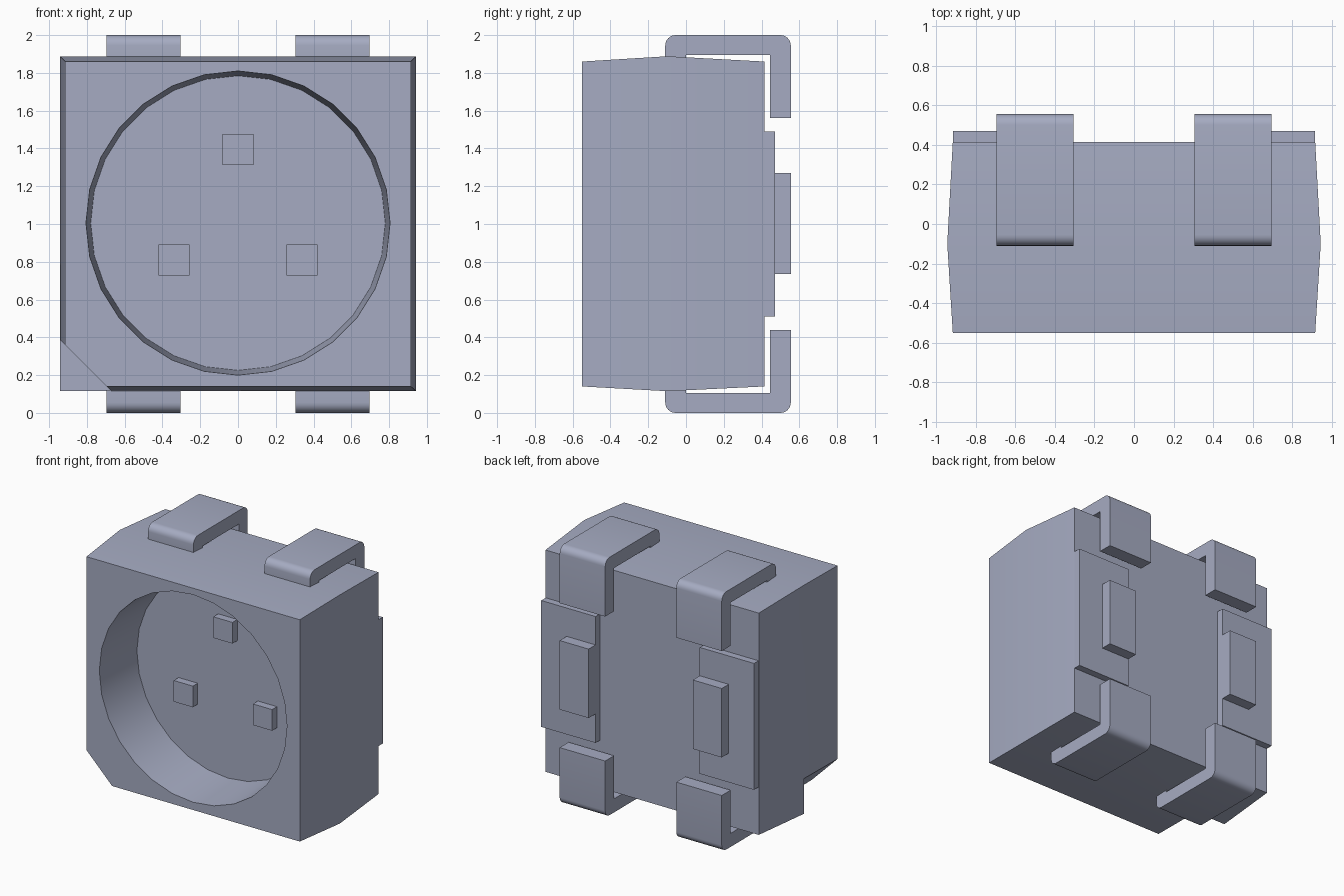
import bpy, bmesh, math
from mathutils import Matrix

old = bpy.data.objects.get("Cube")
if old:
    bpy.data.objects.remove(old, do_unlink=True)

# Single blue-grey material
COLOUR = (0.38, 0.41, 0.54, 1.0)
mat = bpy.data.materials.new("blue_grey")
mat.use_nodes = True
mat.diffuse_color = COLOUR
mat.node_tree.nodes["Principled BSDF"].inputs["Base Color"].default_value = COLOUR


def finish(name, bm):
    """Turn a bmesh into a shaded, coloured object."""
    bmesh.ops.recalc_face_normals(bm, faces=bm.faces)
    mesh = bpy.data.meshes.new(name)
    bm.to_mesh(mesh)
    bm.free()
    mesh.materials.append(mat)
    ob = bpy.data.objects.new(name, mesh)
    bpy.context.collection.objects.link(ob)
    return ob


def activate(ob):
    bpy.ops.object.select_all(action='DESELECT')
    ob.select_set(True)
    bpy.context.view_layer.objects.active = ob


def smooth(ob):
    activate(ob)
    bpy.ops.object.shade_smooth_by_angle(angle=math.radians(30))


def box(name, x0, x1, y0, y1, z0, z1):
    bm = bmesh.new()
    bmesh.ops.create_cube(bm, size=1)
    for v in bm.verts:
        v.co = (x0 if v.co.x < 0 else x1,
                y0 if v.co.y < 0 else y1,
                z0 if v.co.z < 0 else z1)
    return finish(name, bm)


# Body: drafted block, widest at the middle, front half has one cut corner
FRONT, MID, BACK, FLOOR = -0.55, -0.10, 0.415, -0.125
CUT = -0.555  # the corner is cut along x + z = CUT


def ring(bm, y, hx, z0, z1, cut):
    pts = [(hx, z0), (hx, z1), (-hx, z1)]
    pts += [(-hx, CUT + hx), (CUT - z0, z0)] if cut else [(-hx, z0)]
    return [bm.verts.new((x, y, z)) for x, z in pts]


bm = bmesh.new()
front = ring(bm, FRONT, 0.915, 0.14, 1.86, True)
mid = ring(bm, MID, 0.943, 0.115, 1.888, True)
back = ring(bm, BACK, 0.915, 0.14, 1.86, False)
corner = bm.verts.new((-0.943, MID, 0.115))
for i in range(5):
    j = (i + 1) % 5
    bm.faces.new((front[i], front[j], mid[j], mid[i]))
for i in range(2):
    bm.faces.new((mid[i], mid[i + 1], back[i + 1], back[i]))
bm.faces.new((mid[2], mid[3], corner, back[3], back[2]))
bm.faces.new((corner, mid[4], mid[0], back[0], back[3]))
bm.faces.new((mid[3], mid[4], corner))
bm.faces.new(front)
bm.faces.new(back)
body = finish("body", bm)

# Round tapered cavity cut into the front
bm = bmesh.new()
start = FRONT - 0.1
bmesh.ops.create_cone(
    bm, cap_ends=True, segments=28, radius1=0.811, radius2=0.78,
    depth=FLOOR - start,
    matrix=Matrix.Translation((0, (FLOOR + start) / 2, 1.005))
    @ Matrix.Rotation(-math.pi / 2, 4, 'X'))
cutter = finish("cavity_cutter", bm)
cutter.hide_render = True
mod = body.modifiers.new("cavity", 'BOOLEAN')
mod.operation = 'DIFFERENCE'
mod.solver = 'EXACT'
mod.object = cutter
activate(body)
bpy.ops.object.modifier_apply(modifier=mod.name)
bpy.data.objects.remove(cutter, do_unlink=True)
smooth(body)

# Three small square chips on the cavity floor
for name, x, z in (("top", 0, 1.395), ("right", -0.34, 0.81), ("left", 0.34, 0.81)):
    box("chip_" + name, x - 0.082, x + 0.082, FLOOR - 0.06, FLOOR + 0.01,
        z - 0.082, z + 0.082)


# Hooked leads wrapping the top and bottom onto the back
def arc(cy, cz, r, a0, a1, n=6):
    angles = [math.radians(a0 + (a1 - a0) * i / n) for i in range(n + 1)]
    return [(cy + r * math.cos(a), cz + r * math.sin(a)) for a in angles]


PROFILE = (arc(-0.055, 1.945, 0.055, 180, 90) + arc(0.5, 1.945, 0.055, 90, 0)
           + [(0.555, 1.56), (0.445, 1.56), (0.445, 1.895),
              (0.0, 1.895), (0.0, 1.88), (-0.11, 1.88)])


def lead(name, x0, x1, flip):
    bm = bmesh.new()
    face = bm.faces.new([bm.verts.new((x0, y, 2 - z if flip else z))
                         for y, z in PROFILE])
    out = bmesh.ops.extrude_face_region(bm, geom=[face])
    for v in out["geom"]:
        if isinstance(v, bmesh.types.BMVert):
            v.co.x = x1
    smooth(finish(name, bm))


for side, s in (("left", 1), ("right", -1)):
    lo, hi = sorted((s * 0.305, s * 0.695))
    lead("lead_top_" + side, lo, hi, False)
    lead("lead_bottom_" + side, lo, hi, True)
    # Back plate with a raised contact bar flush with its inner edge
    lo, hi = sorted((s * 0.447, s * 0.913))
    box("back_plate_" + side, lo, hi, BACK - 0.01, 0.47, 0.51, 1.49)
    lo, hi = sorted((s * 0.447, s * 0.695))
    box("contact_bar_" + side, lo, hi, 0.46, 0.555, 0.735, 1.27)
